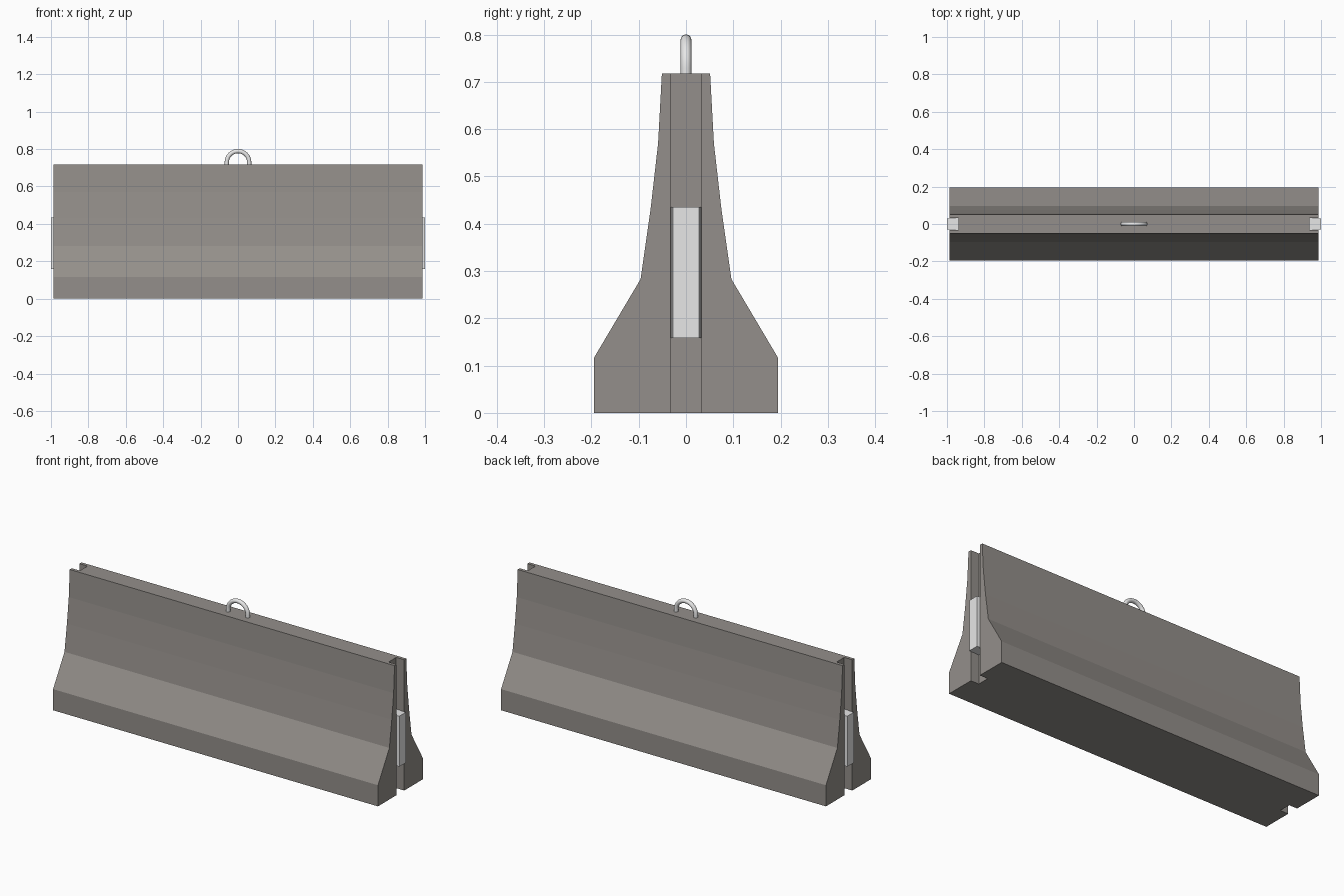
import bpy, bmesh, math
from mathutils import Vector

if "Cube" in bpy.data.objects:
    bpy.data.objects.remove(bpy.data.objects["Cube"])


def material(name, rgb):
    m = bpy.data.materials.new(name)
    m.diffuse_color = (*rgb, 1)
    m.use_nodes = True
    m.node_tree.nodes["Principled BSDF"].inputs["Base Color"].default_value = m.diffuse_color
    return m


concrete = material("concrete grey", (0.295, 0.275, 0.256))
steel = material("light steel", (0.8, 0.8, 0.8))


def prism(name, pts, vec, mat):
    """Extrude a closed outline along vec."""
    bm = bmesh.new()
    face = bm.faces.new([bm.verts.new(p) for p in pts])
    res = bmesh.ops.extrude_face_region(bm, geom=[face])
    verts = [g for g in res["geom"] if isinstance(g, bmesh.types.BMVert)]
    bmesh.ops.translate(bm, verts=verts, vec=Vector(vec))
    bmesh.ops.recalc_face_normals(bm, faces=bm.faces)
    me = bpy.data.meshes.new(name)
    bm.to_mesh(me)
    bm.free()
    me.materials.append(mat)
    ob = bpy.data.objects.new(name, me)
    bpy.context.collection.objects.link(ob)
    return ob


# Concrete body: stepped barrier profile run along x
half = [(0.195, 0), (0.195, 0.116), (0.096, 0.283), (0.075, 0.43),
        (0.059, 0.57), (0.051, 0.718)]
outline = half + [(-y, z) for y, z in reversed(half)]
body = prism("barrier_body", [(-0.987, y, z) for y, z in outline],
             (1.974, 0, 0), concrete)

for s, side in ((-1, "left"), (1, "right")):
    # Full-height slot cut in each end
    slot = [(s * x, y, -0.1) for x, y in
            ((0.938, -0.033), (1.1, -0.033), (1.1, 0.033), (0.938, 0.033))]
    cutter = prism("slot_cutter_" + side, slot, (0, 0, 1), concrete)
    cutter.hide_render = True
    cutter.hide_set(True)
    mod = body.modifiers.new("slot_" + side, "BOOLEAN")
    mod.operation = "DIFFERENCE"
    mod.solver = "EXACT"
    mod.object = cutter

    # Slightly tapered connector plate in the slot
    plate = [(s * x, y, 0.158) for x, y in
             ((0.93, -0.0325), (1.0, -0.028), (1.0, 0.028), (0.93, 0.0325))]
    prism("connector_plate_" + side, plate, (0, 0, 0.277), steel)

# Apply the cuts and remove the cutters
bpy.context.view_layer.update()
dg = bpy.context.evaluated_depsgraph_get()
cut_mesh = bpy.data.meshes.new_from_object(body.evaluated_get(dg))
body.modifiers.clear()
body.data = cut_mesh
for ob in [o for o in bpy.data.objects if o.name.startswith("slot_cutter")]:
    bpy.data.objects.remove(ob)

# Lifting loop on top
curve = bpy.data.curves.new("lifting_loop", "CURVE")
curve.dimensions = "3D"
curve.bevel_depth = 0.0115
curve.bevel_resolution = 4
curve.use_fill_caps = True
path = [(-0.06, 0.70)]
path += [(-0.06 * math.cos(math.pi * i / 20), 0.729 + 0.06 * math.sin(math.pi * i / 20))
         for i in range(21)]
path += [(0.06, 0.70)]
sp = curve.splines.new("POLY")
sp.points.add(len(path) - 1)
for p, (x, z) in zip(sp.points, path):
    p.co = (x, 0, z, 1)
sp.use_smooth = True
curve.materials.append(steel)
loop = bpy.data.objects.new("lifting_loop", curve)
bpy.context.collection.objects.link(loop)
